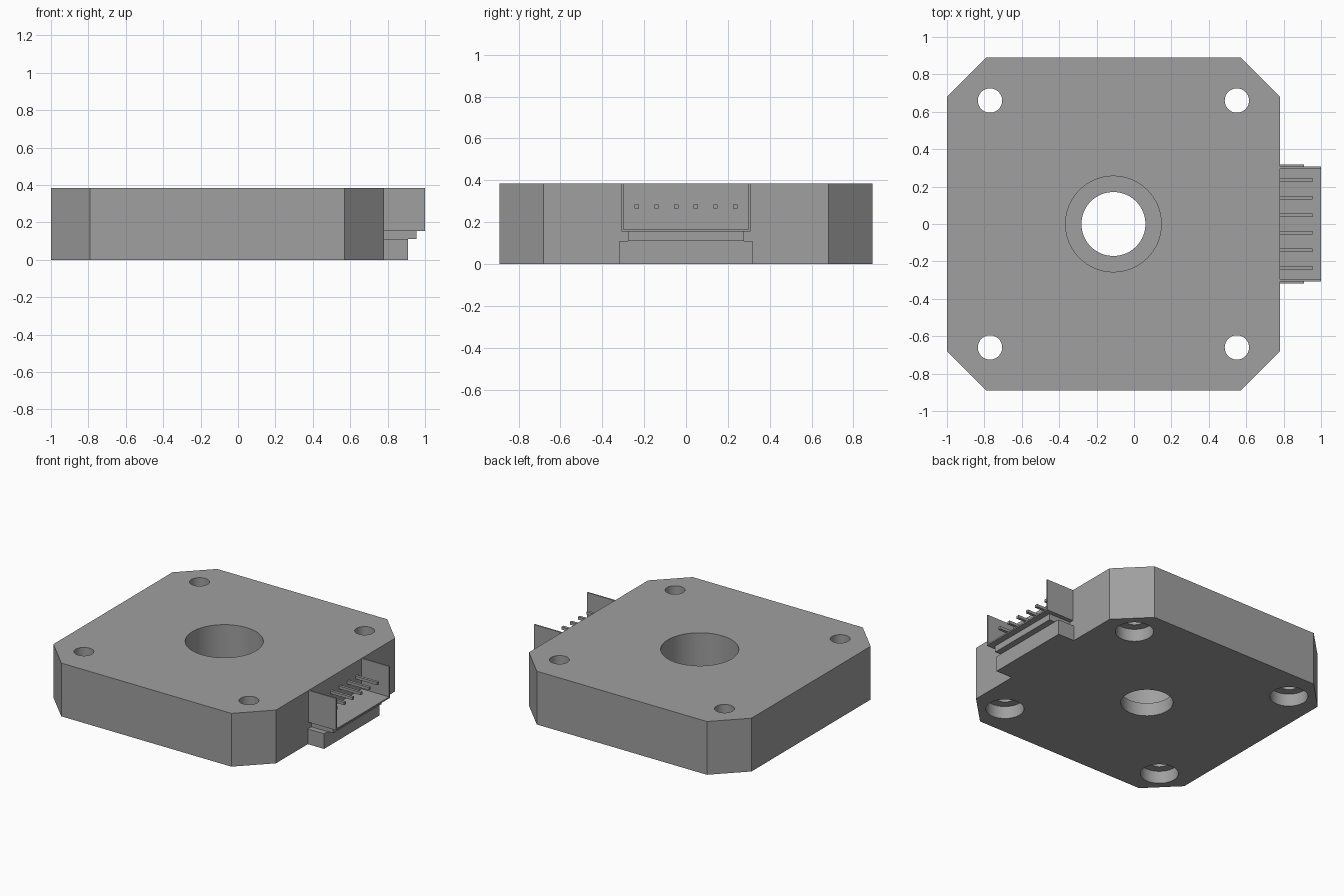
import bpy
import math

if "Cube" in bpy.data.objects:
    bpy.data.objects.remove(bpy.data.objects["Cube"])

grey = bpy.data.materials.new("mid grey")
grey.diffuse_color = (0.35, 0.35, 0.35, 1)
grey.use_nodes = True
grey.node_tree.nodes["Principled BSDF"].inputs["Base Color"].default_value = grey.diffuse_color

CX = -0.11   # centre of the square body
H = 0.385    # body height


def mesh_object(name, verts, faces):
    me = bpy.data.meshes.new(name)
    me.from_pydata(verts, [], faces)
    me.materials.append(grey)
    ob = bpy.data.objects.new(name, me)
    bpy.context.collection.objects.link(ob)
    return ob


def prism(name, outline, z0, z1):
    """Extrude a counter-clockwise outline from z0 to z1."""
    n = len(outline)
    verts = [(x, y, z) for z in (z0, z1) for x, y in outline]
    faces = [tuple(reversed(range(n))), tuple(range(n, 2 * n))]
    faces += [(i, (i + 1) % n, n + (i + 1) % n, n + i) for i in range(n)]
    return mesh_object(name, verts, faces)


def box(name, x0, x1, y0, y1, z0, z1):
    return prism(name, [(x0, y0), (x1, y0), (x1, y1), (x0, y1)], z0, z1)


def drill(target, x, y, r, z0, z1, sides=48):
    """Cut a round hole in the target."""
    circle = [(x + r * math.cos(2 * math.pi * i / sides),
               y + r * math.sin(2 * math.pi * i / sides)) for i in range(sides)]
    cutter = prism("hole_cutter", circle, z0, z1)
    cutter.hide_render = True
    mod = target.modifiers.new("hole", 'BOOLEAN')
    mod.operation = 'DIFFERENCE'
    mod.solver = 'EXACT'
    mod.object = cutter
    bpy.context.view_layer.objects.active = target
    bpy.ops.object.modifier_apply(modifier=mod.name)
    bpy.data.objects.remove(cutter)


# Square body with chamfered corners
a, b = 0.89, 0.68
body = prism("body", [(CX + x, y) for x, y in (
    (-b, -a), (b, -a), (a, -b), (a, b), (b, a), (-b, a), (-a, b), (-a, -b))], 0, H)

# Stepped centre bore: narrow below, wide above
drill(body, CX, 0, 0.171, -0.1, H + 0.1, 64)
drill(body, CX, 0, 0.256, 0.095, H + 0.1, 64)

# Corner screw holes, counterbored from below
for sx in (-1, 1):
    for sy in (-1, 1):
        x, y = CX + sx * 0.66, sy * 0.66
        drill(body, x, y, 0.065, -0.1, H + 0.1)
        drill(body, x, y, 0.125, -0.1, 0.09)

bpy.ops.object.select_all(action='DESELECT')
body.select_set(True)
bpy.context.view_layer.objects.active = body
bpy.ops.object.shade_smooth_by_angle(angle=math.radians(30))

# Connector: stepped base, thin tray open at the top and end
X = 0.78
box("connector_base", X, 0.91, -0.317, 0.317, 0, 0.11)
box("connector_step", X, 0.955, -0.277, 0.277, 0.11, 0.155)
box("connector_floor", X, 1.0, -0.308, 0.308, 0.155, 0.165)
for side, y0 in (("left", -0.308), ("right", 0.298)):
    box("connector_wall_" + side, X, 1.0, y0, y0 + 0.01, 0.165, H)

# Row of six pins
for i in range(6):
    y = (i - 2.5) * 0.094
    box("connector_pin_%d" % (i + 1), X, 0.955, y - 0.01, y + 0.01, 0.265, 0.285)
